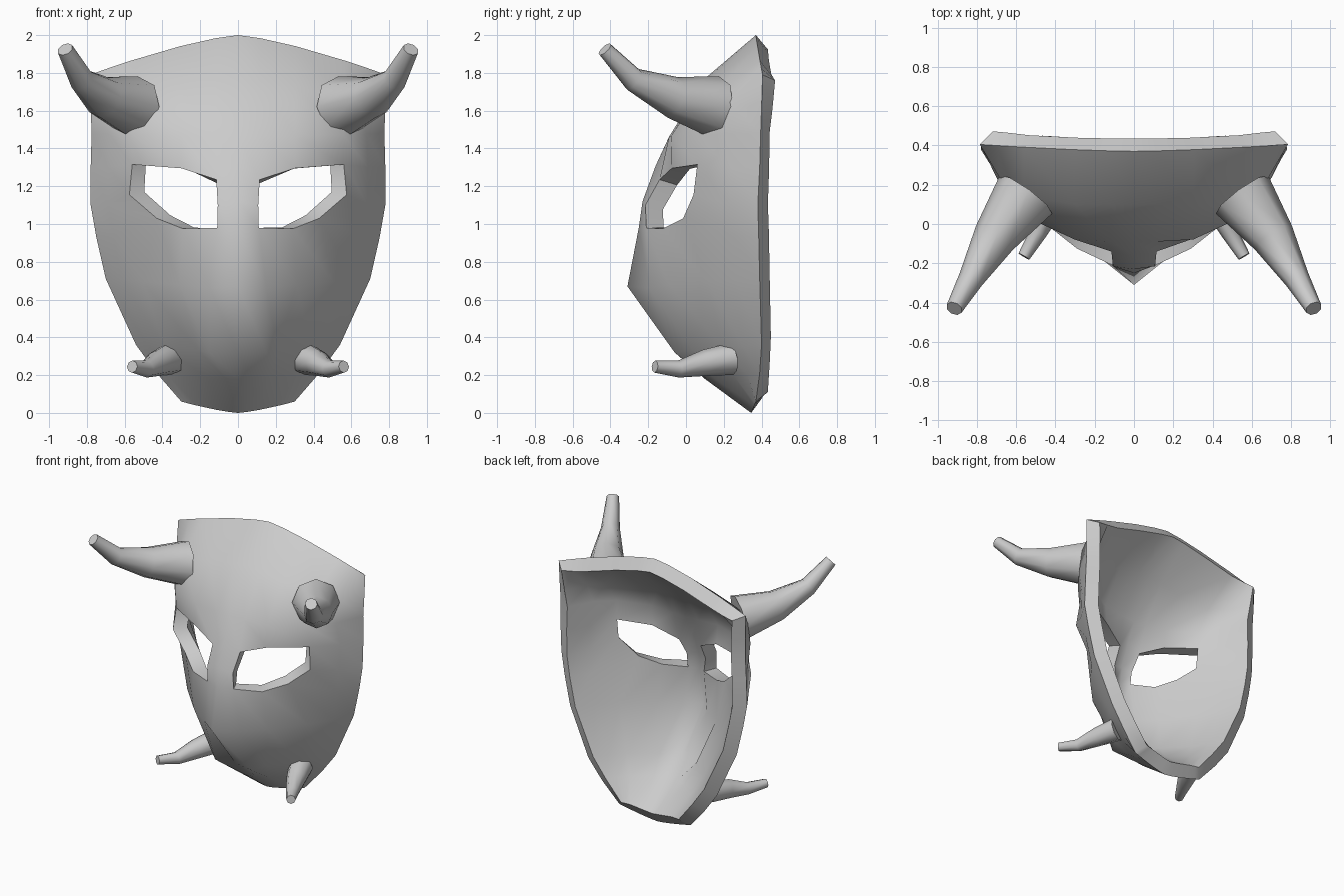
import bpy, bmesh, math
from mathutils import Vector

if "Cube" in bpy.data.objects:
    bpy.data.objects.remove(bpy.data.objects["Cube"])


def finish(obj, angle):
    bpy.ops.object.select_all(action='DESELECT')
    obj.select_set(True)
    bpy.context.view_layer.objects.active = obj
    for m in list(obj.modifiers):
        bpy.ops.object.modifier_apply(modifier=m.name)
    bpy.ops.object.shade_smooth_by_angle(angle=math.radians(angle))


def make_object(name, bm):
    bmesh.ops.recalc_face_normals(bm, faces=bm.faces)
    mesh = bpy.data.meshes.new(name)
    bm.to_mesh(mesh)
    bm.free()
    obj = bpy.data.objects.new(name, mesh)
    bpy.context.collection.objects.link(obj)
    return obj


# Mask rows: centre z, edge z, half width, centre y, edge y, curve power
rows = [
    (2.00, 1.79, .785, .37, .405, 1.5),
    (1.77, 1.62, .78, .10, .40, 6.0),
    (1.46, 1.48, .775, -.09, .395, 4.0),
    (1.31, 1.30, .78, -.16, .39, 2.5),
    (1.12, 1.10, .78, -.23, .38, 2.2),
    (.98, .93, .75, -.25, .385, 1.9),
    (.67, .71, .70, -.31, .39, 1.55),
    (.32, .36, .54, -.03, .40, 2.0),
    (.18, .21, .43, .10, .39, 2.0),
    (.00, .06, .30, .345, .37, 1.3),
]
cols = [0, .15, .39, .72, .88, 1]

# Eye outline, nose wings and mouth corners, keyed by row and column
features = {
    (3, 1): (.115, -.14, 1.235), (3, 2): (.30, -.075, 1.295), (3, 3): (.56, .06, 1.315),
    (4, 1): (.107, -.215, 1.10), (4, 3): (.575, .04, 1.155),
    (5, 1): (.11, -.21, .98), (5, 2): (.29, -.125, .975), (5, 3): (.43, -.015, 1.03),
    (6, 1): (.15, -.19, .66), (6, 2): (.31, -.09, .68),
    (7, 1): (.15, -.06, .32),
}


def surface_point(i, j):
    side = -1 if j < 0 else 1
    j = abs(j)
    if (i, j) in features:
        x, y, z = features[(i, j)]
    else:
        zc, ze, w, yc, ye, p = rows[i]
        t = cols[j]
        x, y, z = w * t, yc + (ye - yc) * t ** p, zc + (ze - zc) * t ** 1.35
    return (side * x, y, z)


# Face shell with two eye openings
bm = bmesh.new()
grid = {(i, j): bm.verts.new(surface_point(i, j))
        for i in range(len(rows)) for j in range(-5, 6)}
for i in range(len(rows) - 1):
    for j in range(-5, 5):
        inner = min(abs(j), abs(j + 1))
        if i in (3, 4) and inner in (1, 2):
            continue
        bm.faces.new([grid[k] for k in ((i, j), (i + 1, j), (i + 1, j + 1), (i, j + 1))])
for v in [v for v in bm.verts if not v.link_faces]:
    bm.verts.remove(v)
shell = make_object("mask_shell", bm)
if sum(p.normal.y for p in shell.data.polygons) > 0:
    shell.data.flip_normals()
thick = shell.modifiers.new("thickness", 'SOLIDIFY')
thick.thickness = .1
thick.offset = -1
finish(shell, 50)


# Tapered bent tube: path points are x, y, z, radius
def tapered_horn(name, path, side, sides=8):
    bm = bmesh.new()
    pts = [Vector((side * x, y, z)) for x, y, z, r in path]
    rings = []
    for k, c in enumerate(pts):
        d = (pts[min(k + 1, len(pts) - 1)] - pts[max(k - 1, 0)]).normalized()
        u = d.cross(Vector((0, 0, 1))).normalized()
        v = u.cross(d)
        rings.append([bm.verts.new(c + path[k][3] * (u * math.cos(a) + v * math.sin(a)))
                      for a in (2 * math.pi * n / sides for n in range(sides))])
    for a, b in zip(rings, rings[1:]):
        for n in range(sides):
            m = (n + 1) % sides
            bm.faces.new((a[n], a[m], b[m], b[n]))
    bm.faces.new(rings[0])
    bm.faces.new(rings[-1])
    finish(make_object(name, bm), 60)


# Brow horns and jaw tusks
horn = [(.55, .15, 1.62, .165), (.71, -.07, 1.67, .112),
        (.83, -.28, 1.765, .065), (.915, -.43, 1.925, .043)]
tusk = [(.36, .24, .285, .085), (.42, .10, .265, .07),
        (.485, -.04, .232, .045), (.56, -.165, .245, .032)]
for side, label in ((-1, "left"), (1, "right")):
    tapered_horn("horn_" + label, horn, side)
    tapered_horn("tusk_" + label, tusk, side)
